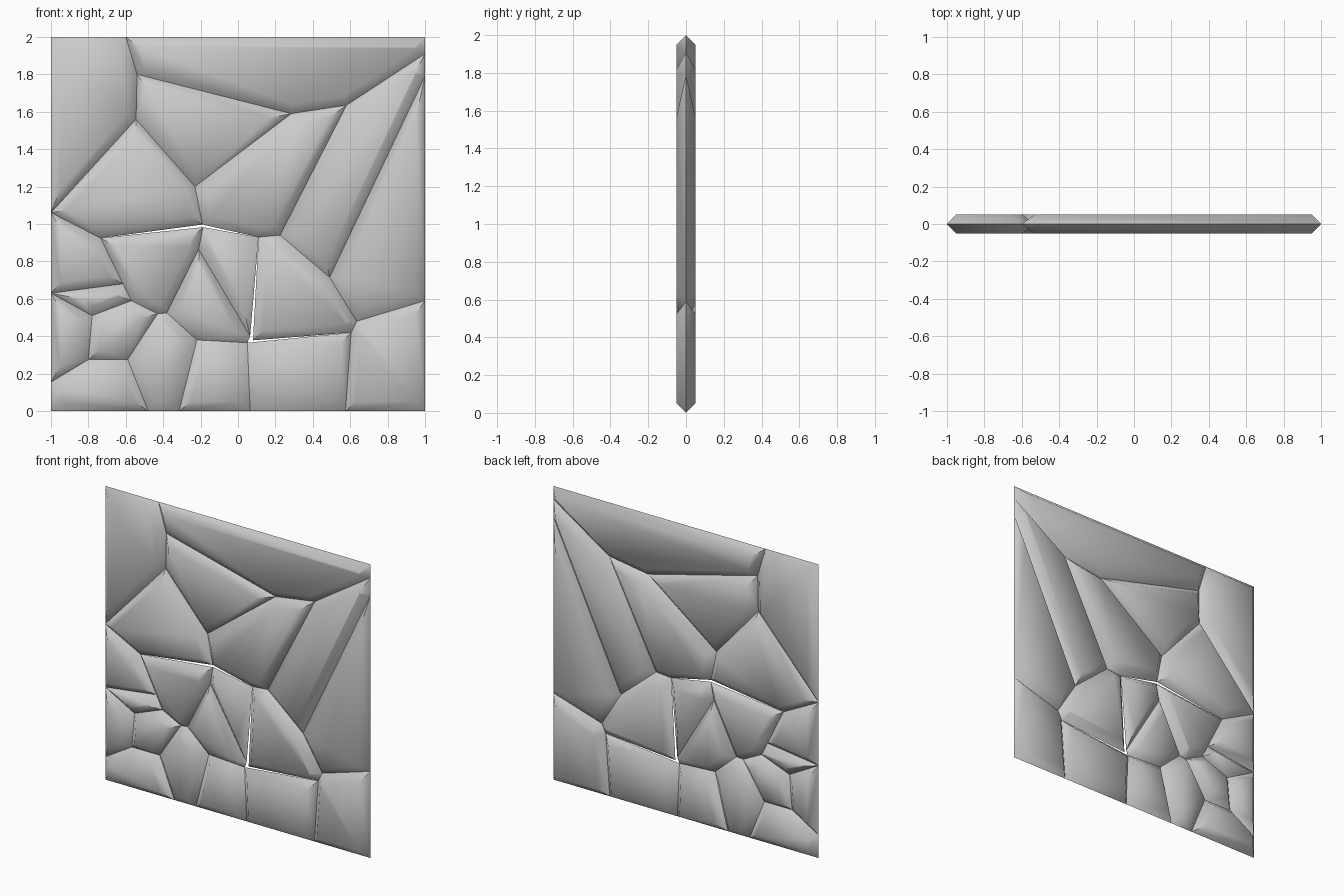
import bpy, bmesh, math
from mathutils import Vector

if "Cube" in bpy.data.objects:
    bpy.data.objects.remove(bpy.data.objects["Cube"])

HALF = 0.05  # half thickness, also the width of the 45 degree chamfer

# Joint points of the crack pattern (x, z) on the front view
P = {
    "a": (-.60, 2), "b": (-.54, 1.80), "c": (-.545, 1.56), "d": (-1, 1.06),
    "e": (-.23, 1.20), "f": (.285, 1.59), "g": (.58, 1.635), "h": (1, 1.91),
    "i": (1, 1.79), "j": (.49, .715), "k": (.225, .94), "l": (.11, .93),
    "m": (-.19, .997), "M": (-.187, .983), "n": (-.735, .925), "o": (-.21, .865),
    "p": (.065, .40), "P": (.08, .378), "q": (.05, .365), "r": (.605, .42),
    "s": (.635, .48), "t": (1, .59), "u": (.575, 0), "v": (.065, 0),
    "w": (-.22, .38), "x": (-.315, 0), "y": (-.38, .525), "z": (-.43, .52),
    "A": (-.57, .59), "B": (-.615, .68), "C": (-1, .63), "D": (-.78, .51),
    "E": (-.80, .275), "F": (-.59, .275), "G": (-1, .155), "H": (-.48, 0),
    "I": (-1, 2), "J": (1, 2), "K": (1, 0), "L": (-1, 0),
}

# Each stone is a clockwise loop of joint points
STONES = ("Iabcd aJhgfb bfec cemnd efgklm kghij itsj lkjsrP MlpoM nMoyzAB "
          "opqwy dnBC CBAD CDEG DAzFE GEFHL FzywxH wqvx qruv rstKu").split()


def stone(name, loop):
    """Convex slab whose rim is chamfered to a knife edge at mid thickness."""
    pts = [P[k] for k in loop]
    bm = bmesh.new()
    bmesh.ops.create_cube(bm, size=1)
    for v in bm.verts:  # front half of a block larger than the panel
        v.co = Vector((v.co.x * 6, (v.co.y - .5) * HALF, v.co.z * 6 + 1))
    for (x0, z0), (x1, z1) in zip(pts, pts[1:] + pts[:1]):
        length = math.hypot(x1 - x0, z1 - z0)
        if length < 1e-6:
            continue
        normal = Vector(((z0 - z1) / length, -1, (x1 - x0) / length))
        cut = bmesh.ops.bisect_plane(
            bm, geom=bm.verts[:] + bm.edges[:] + bm.faces[:], dist=1e-6,
            plane_co=(x0, 0, z0), plane_no=normal.normalized(), clear_outer=True)
        edges = [g for g in cut["geom_cut"] if isinstance(g, bmesh.types.BMEdge)]
        bmesh.ops.holes_fill(bm, edges=edges)
    # mirror to the back and close as one solid
    corners = [v.co.copy() for v in bm.verts]
    bm.clear()
    for c in corners:
        bm.verts.new(c)
        bm.verts.new((c.x, -c.y, c.z))
    bmesh.ops.remove_doubles(bm, verts=bm.verts[:], dist=1e-4)
    hull = bmesh.ops.convex_hull(bm, input=bm.verts[:])
    spare = [g for g in hull["geom_interior"] if isinstance(g, bmesh.types.BMVert)]
    bmesh.ops.delete(bm, geom=spare, context='VERTS')
    bmesh.ops.dissolve_limit(bm, angle_limit=math.radians(.3),
                             verts=bm.verts[:], edges=bm.edges[:])
    bmesh.ops.recalc_face_normals(bm, faces=bm.faces[:])
    mesh = bpy.data.meshes.new(name)
    bm.to_mesh(mesh)
    bm.free()
    ob = bpy.data.objects.new(name, mesh)
    bpy.context.collection.objects.link(ob)
    ob.select_set(True)
    bpy.context.view_layer.objects.active = ob


for number, loop in enumerate(STONES, 1):
    stone(f"stone_{number:02d}", loop)

# Soft chamfers, crisp joints
bpy.ops.object.shade_smooth_by_angle(angle=math.radians(62))
